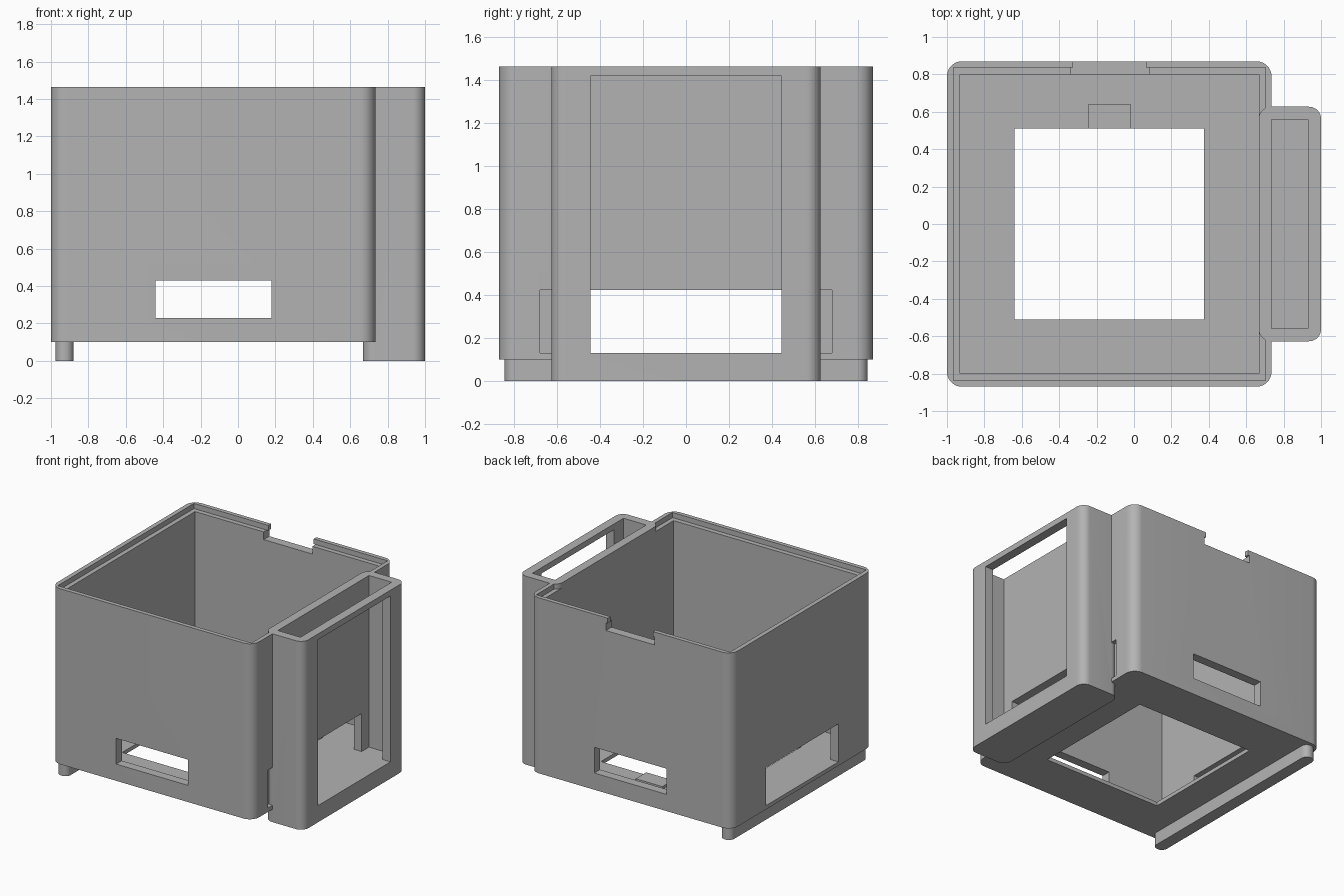
import bpy, bmesh
from math import pi, cos, sin, radians

old = bpy.data.objects.get("Cube")
if old:
    bpy.data.objects.remove(old, do_unlink=True)

grey = bpy.data.materials.new("plain grey")
grey.use_nodes = True
grey.diffuse_color = (0.45, 0.45, 0.45, 1)
grey.node_tree.nodes["Principled BSDF"].inputs["Base Color"].default_value = (0.45, 0.45, 0.45, 1)


def block(name, x, y, z, radius=0, steps=10):
    """Upright block between (min, max) pairs, with optional rounded vertical edges."""
    bm = bmesh.new()
    corners = [(x[1], y[1], -1, -1), (x[0], y[1], 1, -1), (x[0], y[0], 1, 1), (x[1], y[0], -1, 1)]
    ring = []
    for i, (cx, cy, sx, sy) in enumerate(corners):
        for k in range(steps + 1 if radius else 1):
            a = (i + k / steps) * pi / 2
            px = cx + radius * (sx + cos(a)) if radius else cx
            py = cy + radius * (sy + sin(a)) if radius else cy
            ring.append(bm.verts.new((px, py, z[0])))
    base = bm.faces.new(ring)
    top = bmesh.ops.extrude_face_region(bm, geom=[base])["geom"]
    bmesh.ops.translate(bm, verts=[v for v in top if isinstance(v, bmesh.types.BMVert)],
                        vec=(0, 0, z[1] - z[0]))
    bmesh.ops.recalc_face_normals(bm, faces=bm.faces)
    mesh = bpy.data.meshes.new(name)
    bm.to_mesh(mesh)
    bm.free()
    mesh.materials.append(grey)
    obj = bpy.data.objects.new(name, mesh)
    bpy.context.collection.objects.link(obj)
    return obj


def combine(target, other, operation):
    """Apply a boolean and remove the helper."""
    mod = target.modifiers.new("boolean", 'BOOLEAN')
    mod.operation = operation
    mod.solver = 'EXACT'
    mod.object = other
    bpy.context.view_layer.objects.active = target
    bpy.ops.object.modifier_apply(modifier=mod.name)
    bpy.data.objects.remove(other, do_unlink=True)


def cut(x, y, z):
    combine(case, block("cutter", x, y, z), 'DIFFERENCE')


TOP, FLOOR, OVER = 1.465, 0.13, 1.6

# Main box with its cavity and the step around the rim
case = block("enclosure", (-1, 0.735), (-0.87, 0.87), (0.1, TOP), 0.08)
cut((-0.93, 0.667), (-0.8, 0.8), (FLOOR, OVER))
cut((-0.965, 0.702), (-0.837, 0.837), (1.425, OVER))

# Shallow pockets in the wall beside the side holder
for s in (-1, 1):
    cut((0.7, 0.8), sorted((s * 0.6, s * 0.68)), (FLOOR, 0.425))

# Side holder, foot rail and floor pad
combine(case, block("side_holder", (0.667, 1), (-0.627, 0.627), (0, TOP), 0.065), 'UNION')
combine(case, block("foot_rail", (-0.975, -0.88), (-0.845, 0.845), (0, 0.115), 0.045), 'UNION')
combine(case, block("floor_pad", (-0.245, -0.015), (0.5, 0.64), (0.115, 0.15)), 'UNION')

# Holder slot and its tall outer window
cut((0.735, 0.93), (-0.56, 0.56), (FLOOR, OVER))
cut((0.9, 1.1), (-0.445, 0.445), (FLOOR, 1.42))

# Openings through the floor, the side walls, and the front and back walls
cut((-0.64, 0.375), (-0.51, 0.51), (0.05, 0.3))
cut((-1.1, -0.9), (-0.445, 0.445), (FLOOR, 0.425))
cut((0.6, 0.8), (-0.47, 0.47), (FLOOR, 0.425))
cut((-0.44, 0.18), (-1, 1), (0.23, 0.43))

# Notch in the back rim, wider below the lip
cut((-0.34, 0.08), (0.7, 1), (1.365, 1.425))
cut((-0.325, 0.065), (0.7, 1), (1.4, OVER))

# Smooth rounded corners, sharp edges elsewhere
bpy.ops.object.select_all(action='DESELECT')
case.select_set(True)
bpy.context.view_layer.objects.active = case
bpy.ops.object.shade_smooth_by_angle(angle=radians(30))
